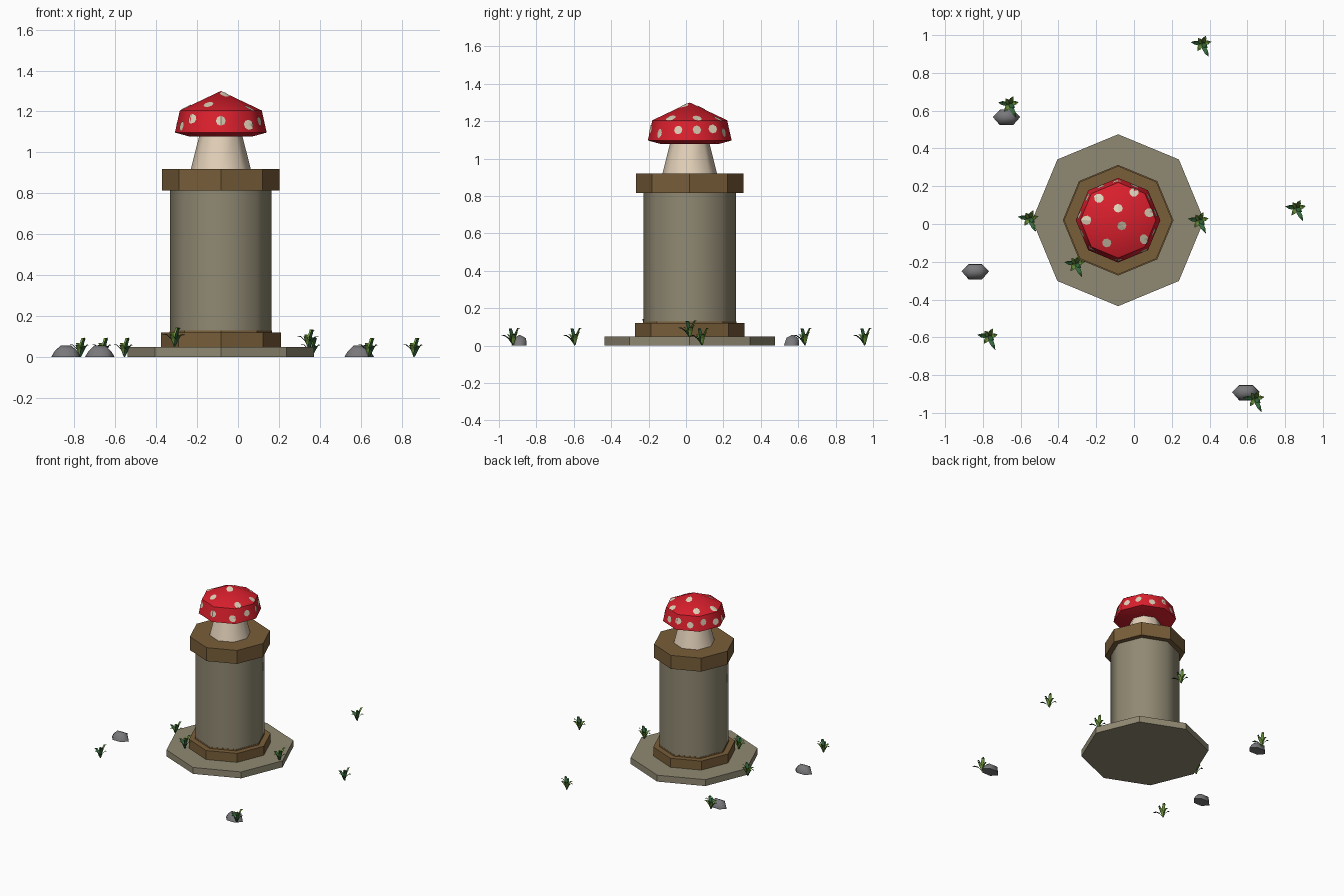
import bpy, bmesh, math
from mathutils import Vector
from mathutils.bvhtree import BVHTree

if "Cube" in bpy.data.objects:
    bpy.data.objects.remove(bpy.data.objects["Cube"])

CX, CY = -0.084, 0.02      # axis of the pillar


def mat(name, r, g, b):
    m = bpy.data.materials.new(name)
    m.diffuse_color = (r, g, b, 1)
    m.use_nodes = True
    m.node_tree.nodes["Principled BSDF"].inputs["Base Color"].default_value = m.diffuse_color
    return m


STONE = mat("pillar stone", .28, .25, .17)
WOOD = mat("brown trim", .19, .112, .042)
STEM = mat("mushroom stem", .76, .63, .48)
RED = mat("mushroom red", .70, .014, .026)
SPOT = mat("cap spots", .72, .63, .47)
ROCK = mat("rock grey", .19, .185, .195)
LEAF = mat("light green", .15, .30, .045)
DARK = mat("dark green", .035, .14, .045)


def finish(name, bm, mats, smooth=None):
    me = bpy.data.meshes.new(name)
    bm.to_mesh(me)
    bm.free()
    for m in mats:
        me.materials.append(m)
    if smooth:
        me.shade_smooth()
        me.set_sharp_from_angle(angle=math.radians(smooth))
    ob = bpy.data.objects.new(name, me)
    bpy.context.collection.objects.link(ob)
    return ob


def lathe(name, profile, m, smooth=None, n=8):
    """Closed n-sided turned part from (radius, z) points, bottom to top."""
    bm = bmesh.new()
    rings = []
    for r, z in profile:
        if r == 0:
            rings.append([bm.verts.new((CX, CY, z))] * n)
        else:
            rings.append([bm.verts.new((CX + r * math.cos(math.tau * i / n),
                                        CY + r * math.sin(math.tau * i / n), z)) for i in range(n)])
    for a, b in zip(rings, rings[1:]):
        for i in range(n):
            j = (i + 1) % n
            bm.faces.new(list(dict.fromkeys((a[i], a[j], b[j], b[i]))))
    for ring in (rings[0], rings[-1]):
        if len(set(ring)) == n:
            bm.faces.new(ring)
    bmesh.ops.recalc_face_normals(bm, faces=bm.faces[:])
    return finish(name, bm, [m], smooth)


# Pillar
lathe("ground_slab", [(.455, 0), (.455, .05)], STONE)
lathe("base_trim", [(.293, .05), (.293, .12), (.25, .12), (.249, .13)], WOOD)
lathe("pillar_shaft", [(.247, .12), (.247, .82)], STONE, 50)
lathe("top_trim", [(.287, .815), (.287, .92)], WOOD)

# Mushroom
lathe("mushroom_stem", [(.146, .92), (.103, 1.09)], STEM, 50)
cap = lathe("mushroom_cap", [(.15, 1.077), (.224, 1.097), (.2, 1.205), (0, 1.30)], RED, 50)

# Spots: little discs wrapped onto the cap surface
tree = BVHTree.FromPolygons([v.co for v in cap.data.vertices],
                            [p.vertices for p in cap.data.polygons])
targets = [Vector((x, y, 1.30 - .48 * math.hypot(x, y))) for x, y in
           [(-.1, .115), (0, .063), (-.165, 0), (.02, -.03), (-.06, -.12),
            (.137, -.1), (.085, .15), (.165, .04)]]
for az, z in [(-43, 1.165), (0, 1.155), (40, 1.135), (72, 1.155), (-70, 1.13), (101, 1.155),
              (127, 1.16), (155, 1.14), (182, 1.16), (207, 1.14), (234, 1.16), (262, 1.14)]:
    a = math.radians(az)
    targets.append(Vector((.21 * math.sin(a), -.21 * math.cos(a), z)))
core = Vector((CX, CY, 1.12))
bm = bmesh.new()


def on_cap(p):
    d = (p - core).normalized()
    hit = tree.ray_cast(core + d, -d)[0]
    return bm.verts.new(hit + d * .003)


for t in targets:
    c = t + Vector((CX, CY, 0))
    d = (c - core).normalized()
    u = d.orthogonal().normalized()
    w = d.cross(u)
    mid = on_cap(c)
    rim = [on_cap(c + .025 * (math.cos(k * math.tau / 8) * u + math.sin(k * math.tau / 8) * w))
           for k in range(8)]
    for k in range(8):
        bm.faces.new((mid, rim[k], rim[(k + 1) % 8]))
finish("cap_spots", bm, [SPOT])

# Rocks: pointed low domes
for i, (x, y) in enumerate([(-.675, .567), (-.84, -.25), (.592, -.89)]):
    bm = bmesh.new()
    for px, py, pz in [(.073, 0, 0), (.035, .038, 0), (.035, -.044, 0),
                       (.055, 0, .03), (.035, .035, .04), (.035, -.03, .042), (.025, 0, .058)]:
        for s in (-1, 1):
            bm.verts.new((x + s * px, y + py, pz))
    bmesh.ops.convex_hull(bm, input=bm.verts[:])
    bmesh.ops.recalc_face_normals(bm, faces=bm.faces[:])
    finish(f"rock_{i + 1}", bm, [ROCK], 50)

# Grass tufts: arched blades with a centre fold (tip offsets)
BLADES = [(.05, .01, .06), (-.06, .008, .062), (.022, .042, .095),
          (.036, -.072, .055), (-.025, -.04, .06), (.03, -.022, .092), (-.02, .03, .07)]
TUFTS = [(-.66, .635, 0), (.36, .955, 0), (.86, .085, 0), (.345, .02, .04),
         (-.555, .03, 0), (-.31, -.21, .05), (-.77, -.595, 0), (.64, -.925, 0)]
for i, spot in enumerate(TUFTS):
    bm = bmesh.new()
    o = Vector(spot)
    for k, (dx, dy, h) in enumerate(BLADES):
        out = Vector((dx, dy, 0))
        side = Vector((-dy, dx, 0)).normalized()
        rows = []
        for f, g, w in [(0, 0, .005), (.3, .62, .012), (.65, .95, .010)]:
            c = o + out * f + Vector((0, 0, h * g))
            rows.append([bm.verts.new(c + side * w + Vector((0, 0, .004))), bm.verts.new(c),
                         bm.verts.new(c - side * w + Vector((0, 0, .004)))])
        tip = bm.verts.new(o + out + Vector((0, 0, h)))
        for j in range(2):
            for a, b in zip(rows, rows[1:]):
                bm.faces.new((a[j], b[j], b[j + 1], a[j + 1])).material_index = k % 2
            bm.faces.new((rows[2][j], tip, rows[2][j + 1])).material_index = k % 2
    finish(f"grass_tuft_{i + 1}", bm, [LEAF, DARK])
